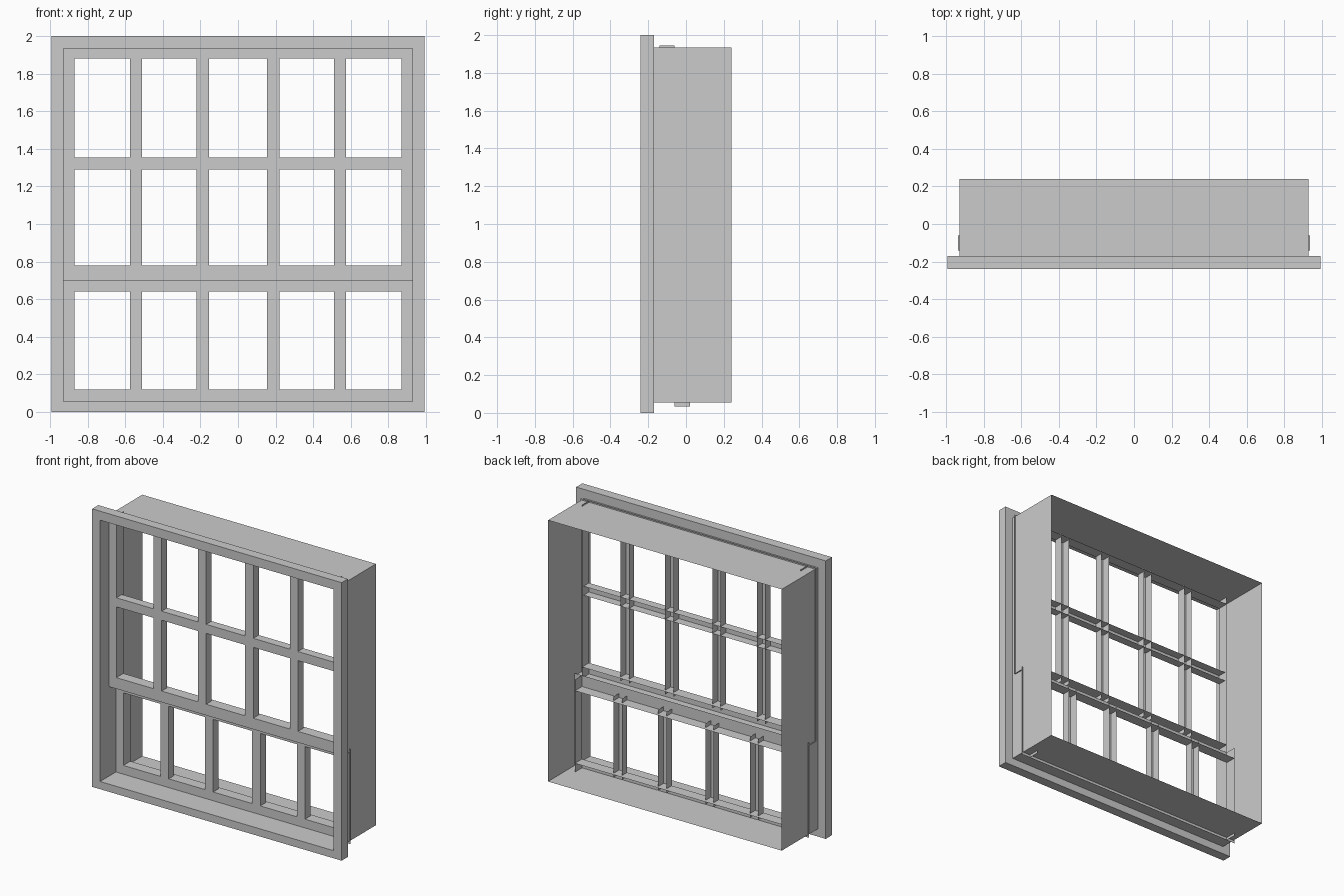
import bpy, bmesh

if "Cube" in bpy.data.objects:
    bpy.data.objects.remove(bpy.data.objects["Cube"])

JX, JZ0, JZ1 = 0.93, 0.055, 1.935      # jamb opening
SX, IX = 0.938, 0.87                   # sash outer and glazed half widths
MX, MW = (-0.5425, -0.1875, 0.1875, 0.5425), 0.0325   # muntin centres, half width


def make(name, quads):
    """Build one object from a list of four-corner faces."""
    bm = bmesh.new()
    for q in quads:
        bm.faces.new([bm.verts.new(p) for p in q])
    bmesh.ops.remove_doubles(bm, verts=bm.verts, dist=1e-5)
    me = bpy.data.meshes.new(name)
    bm.to_mesh(me)
    bm.free()
    ob = bpy.data.objects.new(name, me)
    bpy.context.collection.objects.link(ob)
    return ob


def rect(x, z0, z1, y):
    return [(-x, y, z0), (x, y, z0), (x, y, z1), (-x, y, z1)]


def bridge(a, b):
    """Four quads joining two rectangular loops."""
    return [(a[i], a[(i + 1) % 4], b[(i + 1) % 4], b[i]) for i in range(4)]


def upright(x, y0, y1, z0, z1):
    return [(x, y0, z0), (x, y1, z0), (x, y1, z1), (x, y0, z1)]


def level(x, y0, y1, z):
    return [(-x, y0, z), (x, y0, z), (x, y1, z), (-x, y1, z)]


# front casing: closed rectangular ring
of, ob_ = rect(0.993, 0, 2, -0.24), rect(0.993, 0, 2, -0.17)
nf, nb = rect(JX, JZ0, JZ1, -0.24), rect(JX, JZ0, JZ1, -0.17)
make("front_casing", bridge(of, nf) + bridge(ob_, of) + bridge(nb, ob_) + bridge(nf, nb))

# jamb: thin sheet lining running to the back
make("jamb_lining", bridge(nb, rect(JX, JZ0, JZ1, 0.24)))


def sash(name, y, z0, zi0, zi1, z1, cross=(), bottom_cap=False):
    yb, ym = y + 0.08, y + 0.062
    # face sheet with pane openings
    xs = [-SX, -IX] + [c + s for c in MX for s in (-MW, MW)] + [IX, SX]
    zs = [z0, zi0] + [c + s for c in cross for s in (-MW, MW)] + [zi1, z1]
    face = []
    for i in range(len(xs) - 1):
        for k in range(len(zs) - 1):
            if i % 2 and k % 2:
                continue
            face.append([(xs[i], y, zs[k]), (xs[i + 1], y, zs[k]),
                         (xs[i + 1], y, zs[k + 1]), (xs[i], y, zs[k + 1])])
    make(name + "_face", face)
    # inner returns of stiles and rails
    frame = [upright(s * IX, y, yb, z0, z1) for s in (-1, 1)]
    frame += [level(IX, y, yb, z) for z in (zi0, zi1)]
    if bottom_cap:
        frame.append(level(SX, y, yb, z0))
    make(name + "_frame_returns", frame)
    # open-backed muntin channels
    bars = [upright(c + s, y, ym, zi0 - 0.03, zi1 + 0.03) for c in MX for s in (-MW, MW)]
    bars += [level(IX, y, ym, c + s) for c in cross for s in (-MW, MW)]
    make(name + "_muntin_returns", bars)


sash("upper_sash", -0.14, 0.70, 0.78, 1.88, 1.945, cross=(1.322,), bottom_cap=True)
sash("lower_sash", -0.06, 0.035, 0.118, 0.64, 0.72)
